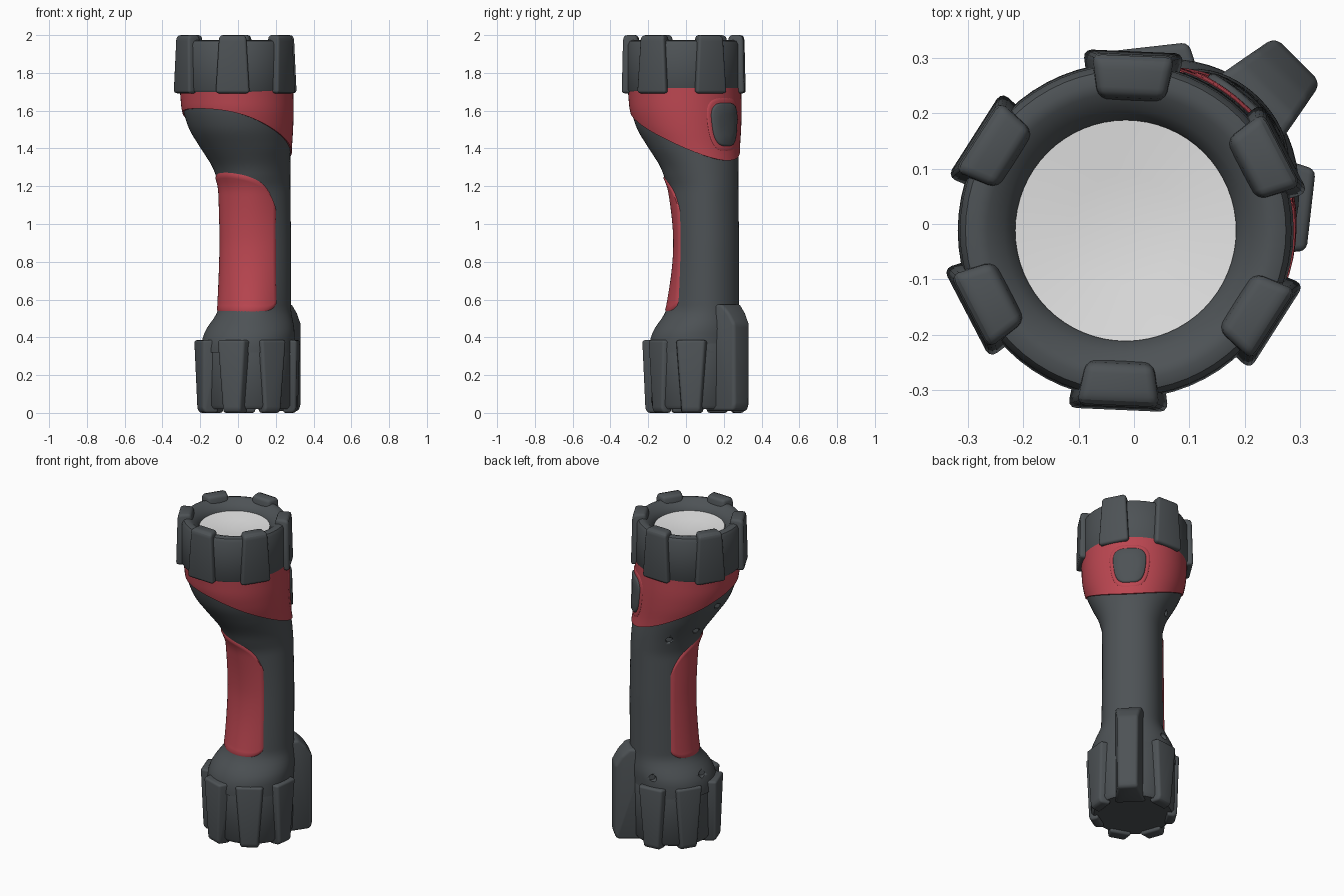
import bpy, bmesh, math
from mathutils import Vector, Matrix

cube = bpy.data.objects.get("Cube")
if cube:
    bpy.data.objects.remove(cube, do_unlink=True)


def material(name, rgb):
    m = bpy.data.materials.new(name)
    m.use_nodes = True
    m.diffuse_color = (*rgb, 1)
    m.node_tree.nodes["Principled BSDF"].inputs["Base Color"].default_value = (*rgb, 1)
    return m


DARK = material("dark_rubber", (0.075, 0.085, 0.092))
RED = material("red_plastic", (0.5, 0.062, 0.082))
GLASS = material("pale_lens", (0.78, 0.78, 0.78))

FACING = math.radians(45)      # direction of the button
HEAD = Vector((-0.015, -0.012, 0))
TAIL = Vector((0.055, 0.055, 0))


def finish(name, bm, mat, angle=40):
    bmesh.ops.remove_doubles(bm, verts=bm.verts, dist=0.0002)
    bmesh.ops.recalc_face_normals(bm, faces=bm.faces)
    mesh = bpy.data.meshes.new(name)
    bm.to_mesh(mesh)
    bm.free()
    mesh.materials.append(mat)
    ob = bpy.data.objects.new(name, mesh)
    bpy.context.collection.objects.link(ob)
    bpy.ops.object.select_all(action='DESELECT')
    ob.select_set(True)
    bpy.context.view_layer.objects.active = ob
    bpy.ops.object.shade_smooth_by_angle(angle=math.radians(angle))
    return ob


def loft(name, rows, mat, closed=True, caps=False, angle=40):
    """Skin rows of points that all have the same count."""
    bm = bmesh.new()
    grid = [[bm.verts.new(p) for p in row] for row in rows]
    n = len(grid[0])
    for low, high in zip(grid, grid[1:]):
        for i in range(n if closed else n - 1):
            j = (i + 1) % n
            bm.faces.new((low[i], low[j], high[j], high[i]))
    if caps:
        bm.faces.new(grid[0])
        bm.faces.new(grid[-1])
    return finish(name, bm, mat, angle)


def revolve(name, profile, centre, mat, n=64):
    rows = [[centre + Vector((r * math.cos(math.tau * i / n), r * math.sin(math.tau * i / n), z))
             for i in range(n)] for r, z in profile]
    return loft(name, rows, mat)


def rib(name, centre, angle, profile, w_low, w_high, flare, bevel=0.013):
    """Radial rib: side profile (radius, z); width changes with height and flares inward."""
    bm = bmesh.new()
    z0 = min(z for r, z in profile)
    z1 = max(z for r, z in profile)
    r1 = max(r for r, z in profile)
    place = Matrix.Translation(centre) @ Matrix.Rotation(angle, 4, 'Z')
    sides = []
    for s in (-0.5, 0.5):
        sides.append([bm.verts.new(place @ Vector((r, s * (
            w_low + (w_high - w_low) * (z - z0) / (z1 - z0) + flare * (r1 - r)), z)))
            for r, z in profile])
    a, b = sides
    bm.faces.new(a)
    bm.faces.new(b)
    for i in range(len(a)):
        j = (i + 1) % len(a)
        bm.faces.new((a[i], a[j], b[j], b[i]))
    bmesh.ops.recalc_face_normals(bm, faces=bm.faces)
    bmesh.ops.bevel(bm, geom=bm.edges[:], offset=bevel, segments=3, profile=0.5, affect='EDGES')
    return finish(name, bm, DARK)


# Handle outline: height, shift along the facing diagonal (x = y), radius
OUTLINE = [(0.3, 0.052, 0.246), (0.38, 0.052, 0.246), (0.45, 0.066, 0.234),
           (0.53, 0.088, 0.196), (0.9, 0.091, 0.193), (1.2, 0.088, 0.192),
           (1.3, 0.073, 0.206), (1.4, 0.04, 0.237), (1.5, 0.012, 0.272),
           (1.6, -0.002, 0.289), (1.75, -0.01, 0.293)]


def sample(z):
    z = min(max(z, OUTLINE[0][0]), OUTLINE[-1][0])
    for (za, ca, ra), (zb, cb, rb) in zip(OUTLINE, OUTLINE[1:]):
        if z <= zb:
            k = (z - za) / (zb - za)
            return ca + (cb - ca) * k, ra + (rb - ra) * k


def surface(a, z, lift=0.0):
    """Point on the handle, a = angle from the button direction."""
    picks = [sample(z + d) for d in (-0.03, -0.015, 0, 0.015, 0.03)]
    c = sum(p[0] for p in picks) / 5
    r = sum(p[1] for p in picks) / 5
    # the gripped length is a flattened, slightly squared oval
    w = max(0, min(1, (z - 0.42) / 0.12, (1.4 - z) / 0.2))
    r *= 1 + 0.035 * w * math.sin(2 * a) ** 2
    if 0.53 < z < 1.25:        # finger waist, deepest towards the front
        waist = math.sin(math.pi * (z - 0.53) / 0.72)
        r -= waist * 0.012 * max(0, -math.cos(a))
        r -= waist * 0.032 * max(0, math.cos(a - math.radians(225))) ** 3
    u = (r + lift) * math.cos(a)
    v = (r * (1 - 0.1 * w) + lift) * math.sin(a)
    co, si = math.cos(FACING), math.sin(FACING)
    return Vector((c + u * co - v * si, c + u * si + v * co, z))


def ring(n=64):
    return [math.tau * i / n for i in range(n)]


# Handle body with screw holes on one side
body = loft("handle_body", [[surface(a, 0.32 + 1.4 * k / 56) for a in ring()] for k in range(57)],
            DARK, caps=True)
bm = bmesh.new()
side = Vector((-1, 1, 0)).normalized()
for a, z in ((82, 1.3), (120, 1.34), (127, 1.5), (55, 0.44), (130, 0.44)):
    spot = surface(math.radians(a), z)
    m = Matrix.Translation(spot) @ side.to_track_quat('Z', 'Y').to_matrix().to_4x4()
    bmesh.ops.create_cone(bm, cap_ends=True, segments=16, radius1=0.018, radius2=0.022,
                          depth=0.035, matrix=m)
cutter = finish("screw_hole_cutter", bm, DARK)
cutter.hide_render = True
mod = body.modifiers.new("screw_holes", 'BOOLEAN')
mod.operation = 'DIFFERENCE'
mod.solver = 'EXACT'
mod.object = cutter
bpy.context.view_layer.objects.active = body
bpy.ops.object.modifier_apply(modifier=mod.name)
bpy.data.objects.remove(cutter, do_unlink=True)


# Slanted red collar below the head
def collar_point(a, k):
    t = math.cos(a)
    low = 1.486 - 0.15 * t - 0.025 * min(0, t) ** 4
    z = low + (1.72 - low) * max(0, k - 1) / 11
    return surface(a, z, -0.006 if k == 0 else 0.008)


loft("red_collar", [[collar_point(a, k) for a in ring()] for k in range(13)], RED, angle=60)


# Rounded pads on the collar
def pad(name, half_w, half_h, lift, mat):
    rows = []
    for scale, up in ((1, 0), (0.97, lift * 0.7), (0.9, lift), (0.5, lift), (0, lift)):
        row = []
        for f in ring(40):
            u, v = (math.copysign(abs(w) ** 0.6, w) * scale for w in (math.cos(f), math.sin(f)))
            row.append(surface(u * half_w * (1 + 0.06 * v), 1.527 + v * half_h, 0.008 + up))
        rows.append(row)
    loft(name, rows, mat, angle=60)


pad("button_surround", 0.4, 0.14, 0.004, RED)
pad("power_button", 0.325, 0.116, 0.014, DARK)


# Red grip wrapped around the handle opposite the button
def grip_point(i, k, nu=36, nv=40):
    u = 2 * i / nu - 1
    top = 1.28 - 0.1 * u * u - 0.12 * abs(u) ** 6
    low = 0.53 + 0.06 * abs(u) ** 10
    edge = i in (0, nu) or k in (0, nv)
    return surface(math.pi + u * math.radians(90), low + (top - low) * k / nv,
                   -0.006 if edge else 0.007)


loft("red_grip", [[grip_point(i, k) for i in range(37)] for k in range(41)],
     RED, closed=False, angle=60)

# Head bezel, lens and ribs
revolve("head_bezel", [(0.2, 1.70), (0.297, 1.70), (0.304, 1.71), (0.3, 1.95), (0.29, 1.968),
                       (0.27, 1.975), (0.25, 1.97), (0.22, 1.945), (0.203, 1.925),
                       (0.197, 1.9), (0.2, 1.70)], HEAD, DARK)
revolve("lens", [(0.2, 1.918), (0.1, 1.908), (0, 1.9)], HEAD, GLASS)
for i in range(6):
    rib(f"head_rib_{i + 1}", HEAD, math.radians(27.5 + 60 * i),
        [(0.26, 1.692), (0.325, 1.692), (0.319, 1.985), (0.306, 2.0), (0.243, 2.0), (0.233, 1.94)],
        0.185, 0.15, -0.35, 0.016)

# Tail cap and ribs, with one larger rib in line with the button
revolve("tail_cap", [(0, 0.02), (0.222, 0.02), (0.236, 0.04), (0.243, 0.365),
                     (0.236, 0.385), (0, 0.385)], TAIL, DARK)
for i in range(1, 7):
    turn = math.tau * i / 7
    reach = 0.255 + 0.032 * math.cos(turn) ** 2
    rib(f"tail_rib_{i}", TAIL, FACING + turn,
        [(0.19, 0.0), (reach - 0.022, 0.0), (reach - 0.008, 0.02), (reach, 0.385), (0.19, 0.385)],
        0.09, 0.15, 0.4)
rib("tail_large_rib", TAIL, FACING,
    [(0.15, 0.01), (0.33, 0.01), (0.342, 0.04), (0.342, 0.47), (0.305, 0.53), (0.26, 0.575),
     (0.15, 0.575)], 0.11, 0.12, 0.35, 0.016)
